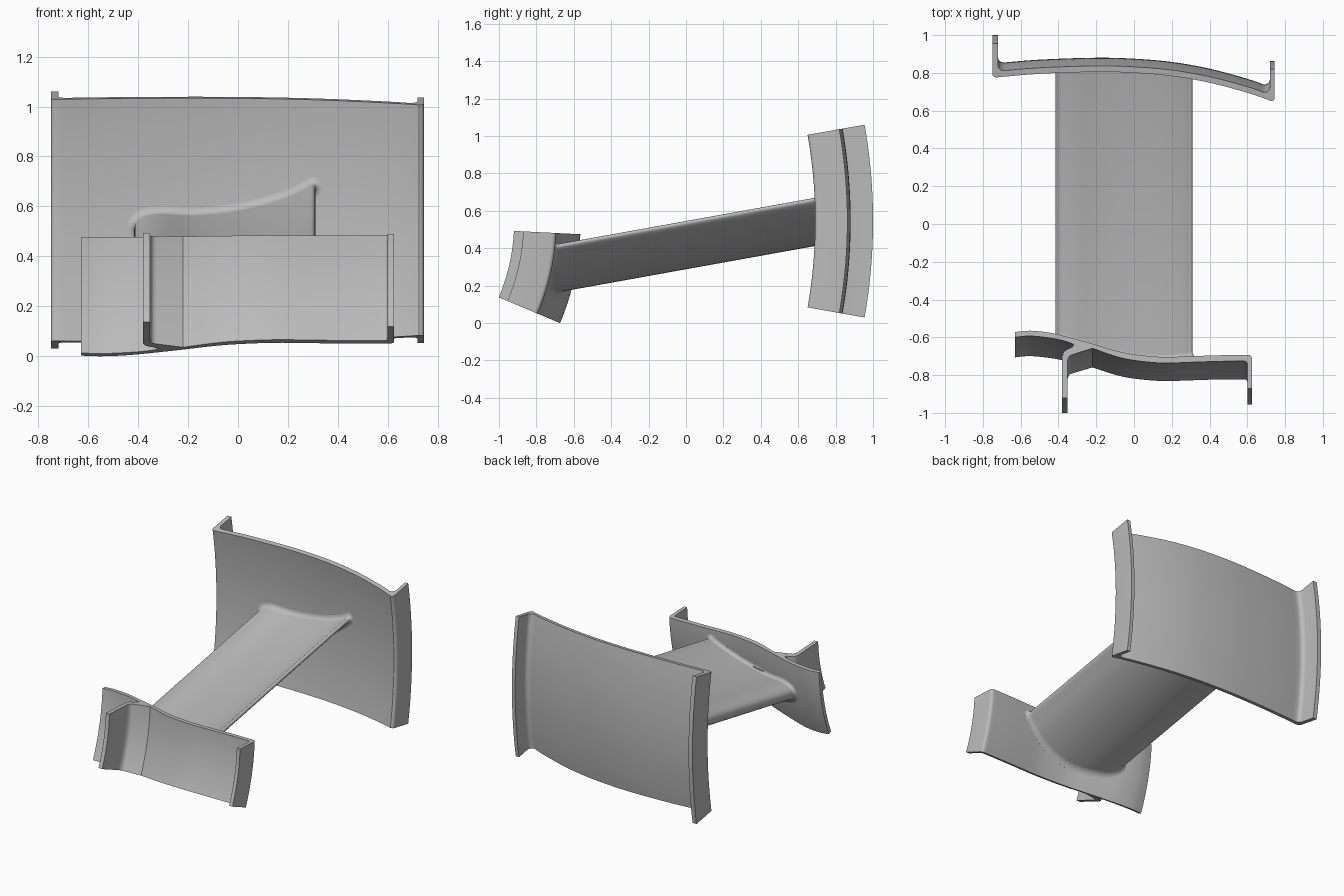
import bpy, bmesh, math
from mathutils import Vector

cube = bpy.data.objects.get("Cube")
if cube:
    bpy.data.objects.remove(cube)

metal = bpy.data.materials.new("plain grey metal")
metal.use_nodes = True
GREY = (0.5, 0.5, 0.5, 1)
metal.diffuse_color = GREY
metal.node_tree.nodes["Principled BSDF"].inputs["Base Color"].default_value = GREY

AXIS_Y, AXIS_Z = -1.967, 0.545      # revolve axis runs along x
SLOPE = 0.18                        # rise of the blade towards the back


def spline(pts, n=5, closed=False):
    """Catmull-Rom curve through 2D points."""
    pts = [Vector(p) for p in pts]
    m = len(pts)
    get = (lambda i: pts[i % m]) if closed else (lambda i: pts[max(0, min(m - 1, i))])
    out = []
    for i in range(m if closed else m - 1):
        a, b, c, d = (get(i + k) for k in (-1, 0, 1, 2))
        for s in range(n):
            t = s / n
            out.append(0.5 * (2 * b + (c - a) * t + (2 * a - 5 * b + 4 * c - d) * t ** 2
                              + (3 * b - a - 3 * c + d) * t ** 3))
    return out if closed else out + [pts[-1]]


def loft(name, rings):
    """Skin closed rings of equal length and cap both ends."""
    bm = bmesh.new()
    rows = [[bm.verts.new(p) for p in ring] for ring in rings]
    n = len(rows[0])
    for a, b in zip(rows, rows[1:]):
        for i in range(n):
            j = (i + 1) % n
            bm.faces.new((a[i], a[j], b[j], b[i]))
    bm.faces.new(rows[0])
    bm.faces.new(rows[-1][::-1])
    bmesh.ops.recalc_face_normals(bm, faces=bm.faces)
    mesh = bpy.data.meshes.new(name)
    bm.to_mesh(mesh)
    bm.free()
    mesh.materials.append(metal)
    obj = bpy.data.objects.new(name, mesh)
    bpy.context.collection.objects.link(obj)
    bpy.ops.object.select_all(action='DESELECT')
    obj.select_set(True)
    bpy.context.view_layer.objects.active = obj
    bpy.ops.object.shade_smooth_by_angle(angle=math.radians(35))
    return obj


def sweep(name, profile, start, end, steps=24):
    """Revolve an (x, y) profile, drawn at the start angle, about the axis."""
    rings = []
    for s in range(steps + 1):
        a = math.radians(start + (end - start) * s / steps)
        ring = []
        for x, y in profile:
            r = (y - AXIS_Y) / math.cos(math.radians(start))
            ring.append((x, AXIS_Y + r * math.cos(a), AXIS_Z + r * math.sin(a)))
        rings.append(ring)
    return loft(name, rings)


def arc(cx, cy, r, a0, a1, n=5):
    return [Vector((cx + r * math.cos(math.radians(a0 + (a1 - a0) * k / n)),
                    cy + r * math.sin(math.radians(a0 + (a1 - a0) * k / n)))) for k in range(n + 1)]


# Outer platform: curved wall with a flange along each side
outer_face = spline([(-0.73, 0.776), (-0.5, 0.795), (-0.2, 0.805), (0, 0.80),
                     (0.2, 0.783), (0.4, 0.748), (0.6, 0.695), (0.725, 0.652)])
outer_back = [p + Vector((0, 0.032)) for p in outer_face if -0.68 < p.x < 0.67]
outer_profile = (arc(-0.73, 0.796, 0.02, 180, 270) + outer_face[1:-1]
                 + arc(0.725, 0.67, 0.02, 270, 360)
                 + [(0.745, 0.82), (0.72, 0.82)]
                 + arc(0.69, 0.727, 0.03, 0, -105)
                 + outer_back[::-1]
                 + arc(-0.69, 0.842, 0.03, 270, 180)
                 + [(-0.72, 0.955), (-0.75, 0.955)])
sweep("outer_platform", outer_profile, 10, -10)

# Inner platform: wavy wall with two flanges facing the front
inner_top = spline([(-0.63, -0.572), (-0.55, -0.565), (-0.45, -0.575), (-0.35, -0.598),
                    (-0.2, -0.64), (-0.1, -0.67), (0, -0.69), (0.15, -0.704),
                    (0.3, -0.70), (0.45, -0.695), (0.605, -0.694)])
inner_under = spline([(-0.22, -0.658), (-0.1, -0.70), (0, -0.722), (0.15, -0.736),
                      (0.3, -0.732), (0.45, -0.727), (0.585, -0.726)])
inner_left = spline([(-0.32, -0.637), (-0.37, -0.619), (-0.45, -0.603),
                     (-0.55, -0.593), (-0.63, -0.60)])
inner_profile = (inner_top[:-1] + arc(0.605, -0.714, 0.02, 90, 0)
                 + [(0.625, -0.87), (0.6, -0.87)]
                 + arc(0.585, -0.741, 0.015, 0, 90) + inner_under[-2::-1]
                 + spline([(-0.32, -0.69), (-0.342, -0.70), (-0.352, -0.725)], 3)
                 + [(-0.352, -0.92), (-0.38, -0.92)]
                 + spline([(-0.38, -0.70), (-0.37, -0.675), (-0.345, -0.66), (-0.325, -0.65)], 3)
                 + inner_left)
sweep("inner_platform", inner_profile, -2.87, -22.87)


# Blade: cambered section with flared fillets where it meets the platforms
def radius_at(curve, angle, x):
    for p, q in zip(curve, curve[1:]):
        if p.x <= x <= q.x:
            y = p.y + (q.y - p.y) * (x - p.x) / (q.x - p.x)
            break
    return (y - AXIS_Y) / math.cos(math.radians(angle))


section = spline([(-0.36, 0.538), (-0.3, 0.543), (-0.2, 0.537), (-0.1, 0.542), (0, 0.557),
                  (0.1, 0.58), (0.2, 0.615), (0.27, 0.65), (0.294, 0.667), (0.307, 0.663),
                  (0.306, 0.646), (0.27, 0.61), (0.2, 0.55), (0.1, 0.491), (0, 0.45),
                  (-0.1, 0.424), (-0.2, 0.411), (-0.3, 0.413), (-0.37, 0.433),
                  (-0.408, 0.463), (-0.416, 0.495), (-0.398, 0.523)], 4, True)


def flared(offset):
    out = []
    for i, p in enumerate(section):
        t = (section[(i + 1) % len(section)] - section[i - 1]).normalized()
        out.append(p + Vector((-t.y, t.x)) * offset)
    return out


def blade_ring(curve, angle, side, offset, gap):
    """Ring lying a given gap away from a platform surface."""
    ring = []
    for x, z0 in flared(offset):
        r = radius_at(curve, angle, x) + side * gap
        y = 0.0
        for _ in range(12):
            z = z0 + SLOPE * (y - 0.68)
            y = AXIS_Y + math.sqrt(r * r - (z - AXIS_Z) ** 2)
        ring.append((x, y, z0 + SLOPE * (y - 0.68)))
    return ring


FILLET = 0.028
steps = [(FILLET * (1 - math.sin(a)), FILLET * (1 - math.cos(a)))
         for a in (math.radians(18 * k) for k in range(6))]
rings = [blade_ring(inner_top, -2.87, 1, FILLET, -0.008)]
rings += [blade_ring(inner_top, -2.87, 1, off, gap) for off, gap in steps]
rings += [blade_ring(outer_face, 10, -1, off, gap) for off, gap in steps[::-1]]
rings.append(blade_ring(outer_face, 10, -1, FILLET, -0.008))
loft("blade", rings)
